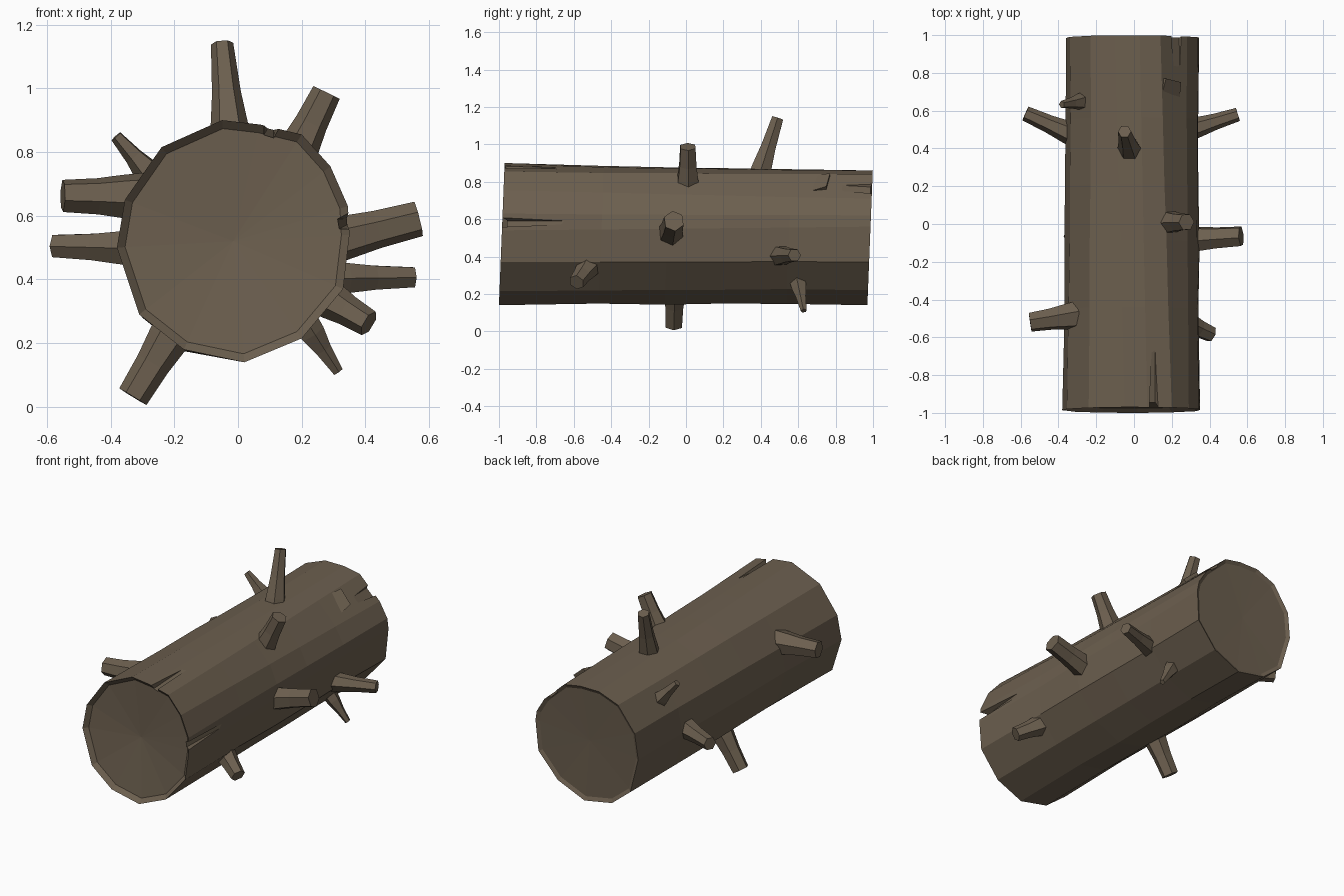
import bpy, bmesh, random
from mathutils import Vector

if "Cube" in bpy.data.objects:
    bpy.data.objects.remove(bpy.data.objects["Cube"])

random.seed(4)
bark = bpy.data.materials.new("bark brown")
bark.diffuse_color = (0.15, 0.115, 0.078, 1)
bark.use_nodes = True
bark.node_tree.nodes["Principled BSDF"].inputs["Base Color"].default_value = bark.diffuse_color


def finish(name, bm):
    bmesh.ops.recalc_face_normals(bm, faces=bm.faces)
    me = bpy.data.meshes.new(name)
    bm.to_mesh(me)
    bm.free()
    me.materials.append(bark)
    ob = bpy.data.objects.new(name, me)
    bpy.context.collection.objects.link(ob)
    return ob


def bridge(bm, a, b):
    n = len(a)
    for i in range(n):
        bm.faces.new((a[i], a[(i + 1) % n], b[(i + 1) % n], b[i]))


# Trunk: front outline blended into back outline, with dished sawn ends
FRONT = [(-.05, .9), (.07, .886), (.2, .855), (.29, .755), (.345, .63), (.35, .54), (.33, .37),
         (.2, .215), (.02, .14), (-.17, .18), (-.31, .29), (-.38, .5), (-.355, .65), (-.24, .815)]
BACK = [(-.1, .86), (.03, .86), (.14, .84), (.28, .71), (.335, .62), (.345, .56), (.33, .37),
        (.2, .22), (.02, .14), (-.17, .175), (-.3, .28), (-.36, .5), (-.34, .66), (-.23, .81)]
CENTRE = Vector((-.015, 0, .52))


def trunk_ring(bm, t, scale=1, dy=0, rough=0):
    ring = []
    for f, b in zip(FRONT, BACK):
        x, z = f[0] + (b[0] - f[0]) * t, f[1] + (b[1] - f[1]) * t
        k = scale - random.uniform(0, rough)
        y = -.985 + 1.97 * t + .04 * (z - .52) + dy
        ring.append(bm.verts.new((CENTRE.x + (x - CENTRE.x) * k, y, CENTRE.z + (z - CENTRE.z) * k)))
    return ring


bm = bmesh.new()
rings = [trunk_ring(bm, 0, .93, .025), trunk_ring(bm, 0)]
for t in (.27, .45, .6, .78):
    rings.append(trunk_ring(bm, t, rough=.025))
rings += [trunk_ring(bm, 1), trunk_ring(bm, 1, .94, -.012)]
for a, b in zip(rings, rings[1:]):
    bridge(bm, a, b)
for ring, y in ((rings[0], -.93), (rings[-1], .965)):
    hub = bm.verts.new((CENTRE.x, y, CENTRE.z))
    for i, v in enumerate(ring):
        bm.faces.new((v, ring[(i + 1) % len(ring)], hub))
log = finish("log_trunk", bm)


# Splits running in from the ends, cut with tapered wedges
def split(surface, width, depth, y_end, y_tip):
    p = Vector((surface[0], 0, surface[1]))
    out = (p - CENTRE).normalized()
    side = Vector((out.z, 0, -out.x))
    bm = bmesh.new()

    def tri(y, w, d):
        mid = p + Vector((0, y, 0))
        return [bm.verts.new(mid + out * .06 + side * w), bm.verts.new(mid + out * .06 - side * w),
                bm.verts.new(mid - out * d - side * w * .3), bm.verts.new(mid - out * d + side * w * .6)]
    a, b = tri(y_end, width, depth), tri(y_tip, width * .12, -.03)
    bridge(bm, a, b)
    bm.faces.new(a)
    bm.faces.new(b)
    cutter = finish("split_cutter", bm)
    mod = log.modifiers.new("split", 'BOOLEAN')
    mod.operation, mod.solver, mod.object = 'DIFFERENCE', 'EXACT', cutter
    bpy.context.view_layer.objects.active = log
    bpy.ops.object.modifier_apply(modifier=mod.name)
    bpy.data.objects.remove(cutter)


split((.1, .875), .04, .035, -1.05, -.3)
split((.345, .585), .04, .04, -1.05, -.3)
split((.225, .775), .075, .03, 1.05, .5)


# Branch stubs: flared foot, tapered shaft, flat sawn tip
def branch(name, base, tip, r_base, r_tip, sides=6):
    base, tip = Vector(base), Vector(tip)
    d = tip - base
    q = d.to_track_quat('Z', 'Y')
    bm = bmesh.new()
    spin = random.uniform(0, 1)
    rows = []
    mid_r = r_tip + (r_base - r_tip) * .5
    for t, r in ((-.3, r_base * 1.2), (.05, r_base * 1.08), (.45, mid_r), (1, r_tip)):
        c = bmesh.ops.create_circle(bm, segments=sides, radius=r)["verts"]
        for v in c:
            ang = Vector((v.co.x, v.co.y, 0))
            ang.rotate(Vector((0, 0, 1)).rotation_difference(Vector((0, 0, 1))))
            cs, sn = 1 - spin * spin / 2, spin
            n = (cs * cs + sn * sn) ** .5
            v.co = base + d * t + q @ Vector(((cs * ang.x - sn * ang.y) / n, (sn * ang.x + cs * ang.y) / n, 0))
        rows.append(c)
    for a, b in zip(rows, rows[1:]):
        bridge(bm, a, b)
    bm.faces.new(rows[0])
    bm.faces.new(rows[-1])
    finish(name, bm)


branch("top_branch", (-.025, .4, .86), (-.05, .49, 1.14), .056, .035)
branch("upper_right_branch", (.19, .01, .81), (.278, .01, .987), .058, .046)
branch("right_branch", (.33, -.08, .53), (.567, -.065, .59), .064, .056)
branch("right_back_branch", (.33, .51, .405), (.55, .58, .407), .05, .036)
branch("lower_right_branch", (.29, -.53, .335), (.41, -.585, .262), .055, .043)
branch("lower_right_twig", (.23, .605, .235), (.314, .63, .11), .038, .017, 5)
branch("lower_left_branch", (-.215, -.06, .22), (-.33, -.065, .032), .06, .05)
branch("left_back_branch", (-.35, .485, .5), (-.575, .585, .505), .055, .04)
branch("left_front_branch", (-.35, -.49, .66), (-.55, -.52, .662), .065, .052)
branch("upper_left_twig", (-.28, .648, .735), (-.382, .632, .85), .042, .02, 5)


# Lifted bark chip at the back of the upper right side
bm = bmesh.new()
chip = [(.125, .6, .825), (.17, .77, .845), (.25, .75, .775), (.235, .6, .73)]
outer = [bm.verts.new(p) for p in chip]
inner = [bm.verts.new(Vector(p) - Vector((.05, 0, .05))) for p in chip]
bridge(bm, outer, inner)
bm.faces.new(outer)
bm.faces.new(inner)
finish("bark_chip", bm)
